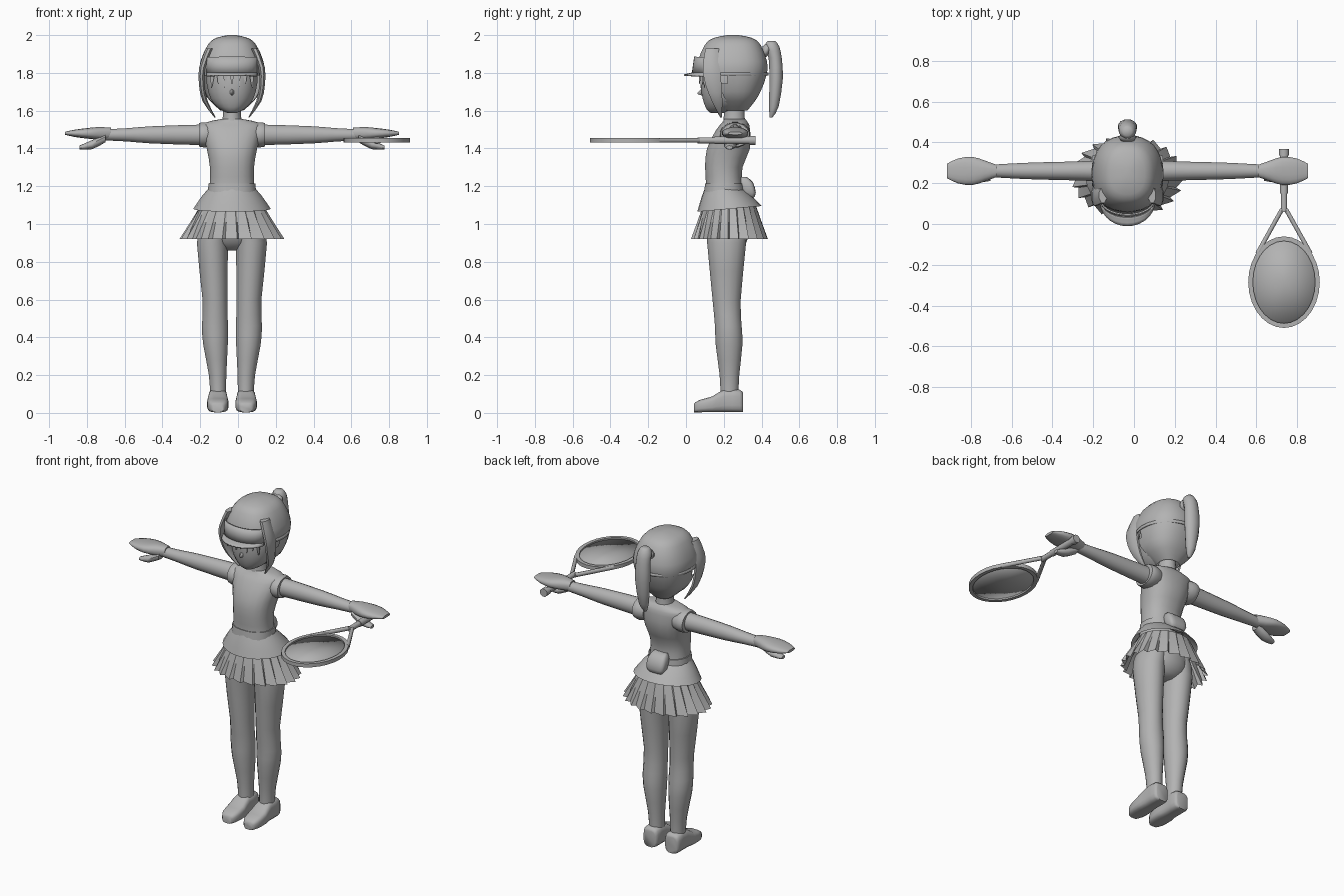
import bpy, bmesh
from math import sin, cos, pi, radians, copysign
from mathutils import Vector

default_cube = bpy.data.objects.get("Cube")
if default_cube:
    bpy.data.objects.remove(default_cube, do_unlink=True)

# One plain grey covers the whole figure
grey = bpy.data.materials.new("plain_grey")
grey.use_nodes = True
grey_value = (.45, .45, .45, 1)
grey.diffuse_color = grey_value
grey.node_tree.nodes["Principled BSDF"].inputs["Base Color"].default_value = grey_value

BODY_X = -.032   # the body's middle line; parts are built around zero and shifted
PLANES = {"x": (1, 2), "y": (0, 2), "z": (0, 1)}


def finish(name, bm, angle, thickness=0):
    """Turn a bmesh into a shaded object on the body's middle line."""
    bmesh.ops.recalc_face_normals(bm, faces=bm.faces)
    mesh = bpy.data.meshes.new(name)
    bm.to_mesh(mesh)
    bm.free()
    obj = bpy.data.objects.new(name, mesh)
    bpy.context.collection.objects.link(obj)
    obj.location.x = BODY_X
    mesh.materials.append(grey)
    bpy.ops.object.select_all(action="DESELECT")
    obj.select_set(True)
    bpy.context.view_layer.objects.active = obj
    bpy.ops.object.shade_smooth_by_angle(angle=radians(angle))
    if thickness:
        solid = obj.modifiers.new("thickness", "SOLIDIFY")
        solid.thickness = thickness
        solid.offset = 0


def soften(sections):
    """Add a curved in-between section to every pair of neighbours."""
    keys = [Vector(section) for section in sections]
    result = [keys[0]]
    for i, (here, after) in enumerate(zip(keys, keys[1:])):
        before = keys[max(i - 1, 0)]
        beyond = keys[min(i + 2, len(keys) - 1)]
        middle = (here + after) / 2
        result += [middle + (middle - (before + beyond) / 2) / 8, after]
    return result


def loft(name, sections, axis="z", sides=16, power=2, side=1, keep=None, angle=50):
    """Skin rounded sections given as (centre x, y, z, radius a, radius b)."""
    bm = bmesh.new()
    first, second = PLANES[axis]
    loops = []
    for *centre, radius_a, radius_b in soften(sections):
        loop = []
        for i in range(sides):
            turn = 2 * pi * (i + .5) / sides
            point = list(centre)
            point[first] += radius_a * copysign(abs(cos(turn)) ** (2 / power), cos(turn))
            point[second] += radius_b * copysign(abs(sin(turn)) ** (2 / power), sin(turn))
            point[0] *= side
            loop.append(bm.verts.new(point))
        loops.append(loop)
    for low, high in zip(loops, loops[1:]):
        for i in range(sides):
            j = (i + 1) % sides
            bm.faces.new((low[i], low[j], high[j], high[i]))
    bm.faces.new(loops[0])
    bm.faces.new(loops[-1])
    if keep:
        unwanted = [f for f in bm.faces if not keep(f.calc_center_median())]
        bmesh.ops.delete(bm, geom=unwanted, context="FACES")
    finish(name, bm, angle)


def sheet(name, surface, across, along, thickness=0, angle=40):
    """Grid surface from a function of two values running from 0 to 1."""
    bm = bmesh.new()
    grid = [[bm.verts.new(surface(i / across, j / along)) for j in range(along + 1)]
            for i in range(across + 1)]
    for i in range(across):
        for j in range(along):
            bm.faces.new((grid[i][j], grid[i + 1][j], grid[i + 1][j + 1], grid[i][j + 1]))
    bmesh.ops.remove_doubles(bm, verts=bm.verts, dist=.0001)
    finish(name, bm, angle, thickness)


def upright(*sections):
    """Sections on the middle line from (z, half width, front y, back y)."""
    return [(0, (front + back) / 2, z, half, (back - front) / 2)
            for z, half, front, back in sections]


def level(y, z, *sections):
    """Sections along x at one depth and height from (x, radius in y, radius in z)."""
    return [(x, y, z, deep, tall) for x, deep, tall in sections]


# Torso and neck
loft("torso", upright((1.1, .14, .09, .32), (1.2, .12, .105, .3), (1.3, .118, .1, .3),
                      (1.4, .135, .11, .34), (1.5, .162, .16, .34), (1.535, .15, .19, .33),
                      (1.555, .06, .2, .315)), sides=20, power=2.3)
loft("neck", upright((1.5, .06, .19, .32), (1.58, .048, .2, .31), (1.68, .048, .2, .31)))
loft("belt", upright((1.165, .13, .095, .31), (1.215, .125, .1, .305)), sides=20, power=2.3)
loft("pelvis", upright((.86, .06, .18, .27), (.9, .13, .13, .32),
                       (.98, .165, .1, .34), (1.1, .14, .09, .32)))
loft("belt_pouch", upright((1.14, .045, .32, .36), (1.165, .06, .3, .37),
                           (1.22, .06, .28, .355), (1.25, .045, .28, .32)), power=4)


# Flared top hem, lifted a little at the back
def top_hem(u, v):
    turn = 2 * pi * u
    flare = v ** .85
    return ((.122 + .083 * flare) * cos(turn),
            .2 + .03 * flare + (.1 + .07 * flare) * sin(turn),
            1.19 - v * (.11 - .015 * sin(turn)))


sheet("top_hem", top_hem, 24, 3)

# Pleated skirt with a saw-tooth edge
PLEATS = 22


def pleated_skirt(u, v):
    pleat, crease = divmod(round(u * PLEATS * 2), 2)
    turn = 2 * pi * (pleat + .85 * crease) / PLEATS
    fold = 1 + v * (.05 if crease else -.06)
    return ((.165 + .1 * v) * fold * cos(turn),
            .23 + (.14 + .055 * v) * fold * sin(turn),
            1.1 - .18 * v)


sheet("pleated_skirt", pleated_skirt, PLEATS * 2, 2, angle=15)

# Limbs, mirrored by side
ARM_Y, ARM_Z = .26, 1.472
SHOE_X = .075
for side, label in ((1, "left"), (-1, "right")):
    loft(label + "_leg", [
        (.085, .215, 1, .075, .11), (.103, .215, .9, .084, .105),
        (.09, .215, .6, .067, .076), (.09, .224, .46, .07, .072),
        (.087, .228, .36, .066, .072), (.076, .23, .2, .047, .053),
        (.073, .23, .09, .043, .048)], side=side)
    # Shoe sections run from toe to heel: (y, half width, height of the upper)
    loft(label + "_shoe", [
        (SHOE_X, y, tall / 2 + .003, half, tall / 2) for y, half, tall in (
            (.042, .03, .045), (.07, .05, .065), (.14, .057, .085),
            (.2, .05, .12), (.285, .05, .12), (.302, .036, .1))],
         axis="y", power=3.5, side=side)
    loft(label + "_arm", level(ARM_Y, ARM_Z, (.1, .06, .05), (.17, .05, .055),
                               (.43, .043, .046), (.55, .038, .036), (.67, .031, .03)),
         axis="x", side=side)
    loft(label + "_sleeve", level(ARM_Y, ARM_Z, (.1, .07, .06), (.145, .082, .068),
                                  (.175, .075, .063)), axis="x", side=side)
    loft(label + "_hand", level(ARM_Y, ARM_Z + .008, (.64, .03, .03), (.7, .052, .034),
                                (.76, .07, .029), (.83, .062, .02), (.884, .036, .008)),
         axis="x", power=2.5, side=side)
    loft(label + "_thumb", [(.67, .24, 1.455, .03, .022), (.74, .235, 1.42, .035, .024),
                            (.808, .23, 1.405, .018, .01)], axis="x", sides=10, side=side)
    # Long tapered lock in front of the ear
    loft(label + "_hair_lock", [
        (.12, .14, 1.93, .02, .04), (.157, .135, 1.83, .018, .05),
        (.16, .145, 1.74, .016, .046), (.142, .165, 1.65, .015, .03),
        (.09, .185, 1.565, .004, .005)], sides=8, side=side)

# Head and face
loft("head", upright((1.588, .025, .13, .2), (1.605, .06, .11, .25), (1.64, .1, .094, .31),
                     (1.7, .127, .08, .36), (1.8, .138, .08, .39), (1.92, .11, .12, .36)),
     sides=20, power=2.2)
loft("nose", [(0, .062, 1.692, .003, .004), (0, .088, 1.7, .014, .022)], axis="y", sides=6)

# Hair cap, open around the face
loft("hair_cap", upright(
    (1.6, .06, .2, .325), (1.65, .115, .15, .365), (1.7, .148, .1, .395),
    (1.79, .17, .065, .428), (1.86, .168, .062, .43), (1.95, .128, .1, .395),
    (1.985, .085, .145, .35), (2, .02, .22, .28)), sides=28, power=2.4,
    keep=lambda c: c.z > 1.79 or (c.y > .2 and c.z > 1.61))
for i in range(-3, 4):
    loft("fringe_strand", [(i * .034, .08 + abs(i) * .006, 1.82, .022, .012),
                           (i * .036, .07 + abs(i) * .009, 1.74 - i % 2 * .02, .003, .003)],
         sides=4)

# Ponytail with its hair tie
loft("hair_tie", [(0, .405, 1.91, .03, .03), (0, .425, 1.92, .045, .035),
                  (0, .445, 1.93, .03, .025)], axis="y", sides=10)
loft("ponytail", [(0, .45, 1.565, .008, .008), (0, .465, 1.62, .03, .026),
                  (0, .477, 1.77, .048, .037), (0, .472, 1.88, .045, .036),
                  (0, .455, 1.94, .042, .04), (0, .453, 1.968, .022, .022)], sides=12)


# Sun visor: front panel, brim and head strap
VISOR_HALF = .132


def visor_panel(u, v):
    turn = (u - .5) * pi
    return (VISOR_HALF * sin(turn), .12 - (.085 - .012 * v) * cos(turn), 1.8 + .085 * v)


def visor_brim(u, v):
    turn = (u - .5) * pi
    return (VISOR_HALF * sin(turn), .11 - (.07 + .05 * v) * cos(turn),
            1.8 - .02 * v * (1 - .4 * cos(turn)))


def visor_strap(u, v):
    turn = 2 * pi * u
    return (.175 * cos(turn), .247 + .187 * sin(turn), 1.785 + .018 * v)


sheet("visor_panel", visor_panel, 14, 2, thickness=.008)
sheet("visor_brim", visor_brim, 14, 3, thickness=.008)
sheet("visor_strap", visor_strap, 28, 1, thickness=.006)

# Racket held in the left hand
RACKET_X, RACKET_Y, RACKET_Z = .767, -.285, 1.443
HOOP_WIDE, HOOP_LONG, TUBE = .164, .213, .016


def racket_hoop(u, v):
    turn, roll = 2 * pi * u, 2 * pi * v + pi / 4
    reach = TUBE * cos(roll)
    return (RACKET_X + (HOOP_WIDE + reach) * sin(turn),
            RACKET_Y + (HOOP_LONG + reach) * cos(turn), RACKET_Z + TUBE * sin(roll))


def racket_strings(u, v):
    turn = 2 * pi * u
    return (RACKET_X + HOOP_WIDE * v * sin(turn),
            RACKET_Y + HOOP_LONG * v * cos(turn), RACKET_Z)


def racket_rod(name, start, end, radius, start_shift=0, end_shift=0):
    loft(name, [(RACKET_X + start_shift, start, RACKET_Z, radius, radius),
                (RACKET_X + end_shift, end, RACKET_Z, radius, radius)], axis="y", sides=8)


sheet("racket_hoop", racket_hoop, 28, 4)
sheet("racket_strings", racket_strings, 28, 1, thickness=.004)
for side in (1, -1):
    racket_rod("racket_throat", .075, -.14, .013, side * .008, side * .128)
racket_rod("racket_shaft", .06, .18, .017)
racket_rod("racket_grip", .15, .35, .021)
racket_rod("racket_butt", .335, .368, .026)
